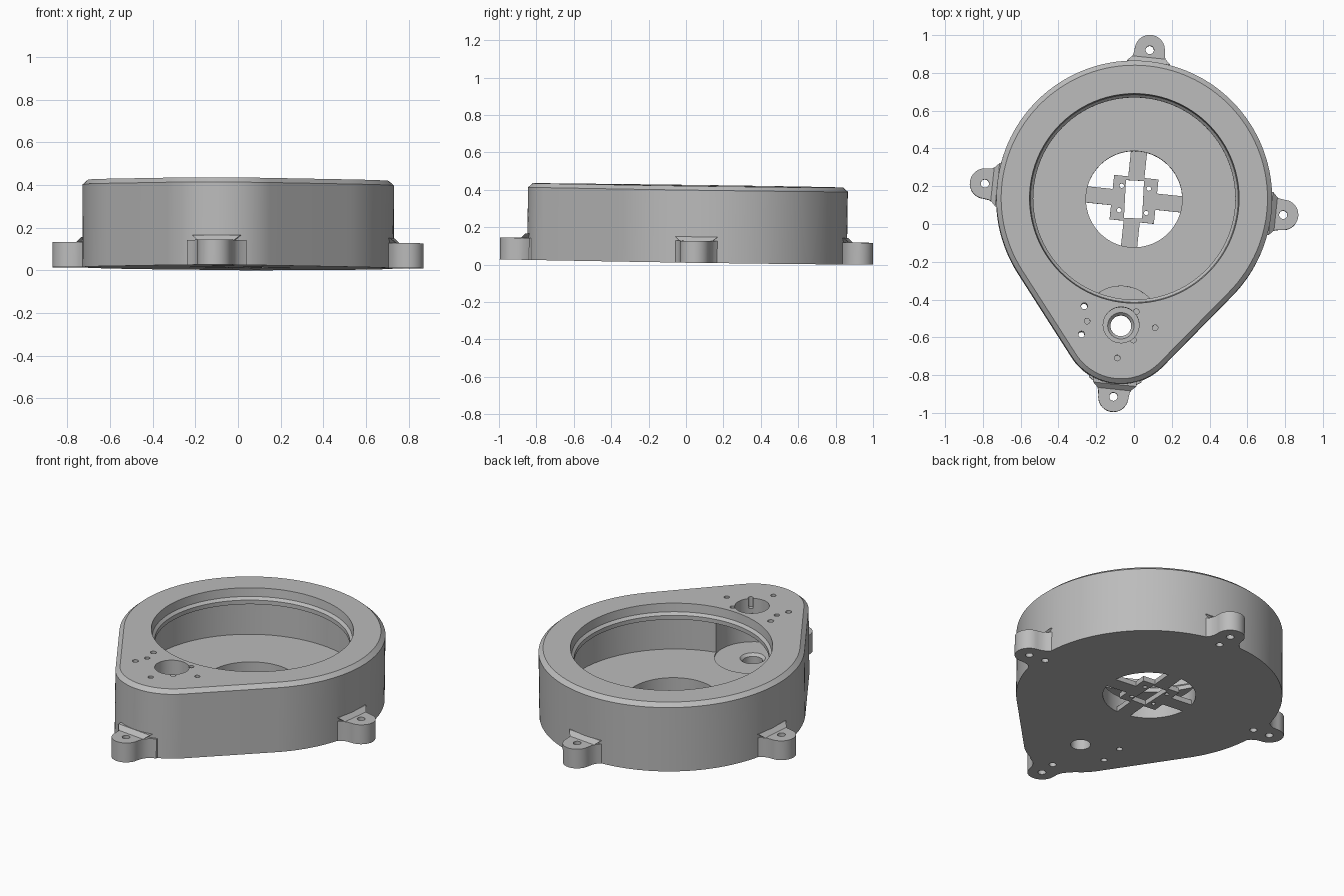
import bpy, bmesh
from math import sin, cos, pi, radians, acos, atan2
from mathutils import Vector, Matrix

cube = bpy.data.objects.get("Cube")
if cube:
    bpy.data.objects.remove(cube, do_unlink=True)

BIG = Vector((0, 0.13))       # centre of the round chamber
SMALL = Vector((-0.07, -0.54))  # centre of the shaft end
TOP = 0.41
TURN = radians(-6)

grey = bpy.data.materials.new("plain grey")
grey.use_nodes = True
grey.diffuse_color = (0.5, 0.5, 0.5, 1)
grey.node_tree.nodes["Principled BSDF"].inputs["Base Color"].default_value = (0.5, 0.5, 0.5, 1)


def arc(c, r, a, b, n):
    return [Vector(c) + r * Vector((cos(a + (b - a) * i / n), sin(a + (b - a) * i / n)))
            for i in range(n + 1)]


def circle(c, r, n=32):
    return arc(c, r, 0, 2 * pi, n)[:-1]


def teardrop(r1, r2):
    d = SMALL - BIG
    phi = atan2(d.y, d.x)
    al = acos((r1 - r2) / d.length)
    return (arc(BIG, r1, phi + al, phi - al + 2 * pi, 96)
            + arc(SMALL, r2, phi - al, phi + al, 36))


def placed(points, centre, angle):
    m = Matrix.Rotation(angle, 2)
    return [m @ Vector(p) + Vector(centre) for p in points]


def box(x0, x1, y0, y1):
    return [(x0, y0), (x1, y0), (x1, y1), (x0, y1)]


def loft(name, sections):
    """Closed solid through matching outlines, each with its height."""
    bm = bmesh.new()
    rings = [[bm.verts.new((p[0], p[1], z)) for p in pts] for pts, z in sections]
    for lo, hi in zip(rings, rings[1:]):
        for i in range(len(lo)):
            j = (i + 1) % len(lo)
            bm.faces.new((lo[i], lo[j], hi[j], hi[i]))
    bm.faces.new(rings[0][::-1])
    bm.faces.new(rings[-1])
    bmesh.ops.recalc_face_normals(bm, faces=bm.faces)
    me = bpy.data.meshes.new(name)
    bm.to_mesh(me)
    bm.free()
    ob = bpy.data.objects.new(name, me)
    me.materials.append(grey)
    bpy.context.collection.objects.link(ob)
    return ob


def combine(tool, operation):
    mod = housing.modifiers.new("join", 'BOOLEAN')
    mod.operation, mod.solver, mod.object = operation, 'EXACT', tool
    bpy.context.view_layer.objects.active = housing
    bpy.ops.object.modifier_apply(modifier=mod.name)
    bpy.data.objects.remove(tool, do_unlink=True)


def add(*sections):
    combine(loft("added", sections), 'UNION')


def cut(*sections):
    combine(loft("cutter", sections), 'DIFFERENCE')


def drill(c, r, z0, z1, n=20):
    cut((circle(c, r, n), z0), (circle(c, r, n), z1))


# Teardrop shell with a chamfered top edge
edge = teardrop(0.73, 0.31)
housing = loft("housing", [(edge, 0), (edge, TOP - 0.022), (teardrop(0.705, 0.285), TOP)])

# Mounting tabs with flared roots and sloping webs
flare = [(-0.03, 0.084), (-0.055, 0.096), (-0.075, 0.114), (-0.092, 0.14), (-0.16, 0.14)]
tab = (arc((0, 0), 0.08, -pi / 2, pi / 2, 24) + [Vector(p) for p in flare]
       + [Vector((x, -y)) for x, y in reversed(flare)])
tabs = []
for k in range(4):
    a = TURN + k * pi / 2
    out = Vector((cos(a), sin(a)))
    c = SMALL + out * 0.378 if k == 3 else BIG + out * 0.794
    tabs.append((c, out))
    outline = placed(tab, c, a)
    add((outline, 0), (outline, 0.117))
    add((placed(box(-0.15, -0.035, -0.085, 0.085), c, a), 0.1),
        (placed(box(-0.15, -0.04, -0.088, 0.088), c, a), 0.117),
        (placed(box(-0.15, -0.066, -0.115, 0.115), c, a), 0.14))
for c, out in tabs:
    drill(c, 0.022, -0.1, 0.3)
    drill(c - out * 0.105, 0.02, -0.1, 0.07)

# Round chamber, shaft pocket and stepped mouth
cut((circle(BIG, 0.62, 96), 0.1), (circle(BIG, 0.62, 96), 0.32))
cut((circle(SMALL, 0.21, 48), 0.092), (circle(SMALL, 0.21, 48), 0.32))
cut((circle(BIG, 0.535, 96), 0.2), (circle(BIG, 0.535, 96), TOP - 0.065),
    (circle(BIG, 0.55, 96), TOP - 0.05), (circle(BIG, 0.555, 96), TOP),
    (circle(BIG, 0.555, 96), 0.5))

# Shaft opening in the top and bearing hole in the floor
drill(SMALL, 0.095, 0.25, 0.5, 40)
cut((circle(SMALL, 0.055), -0.1), (circle(SMALL, 0.055), 0.077),
    (circle(SMALL, 0.07), 0.092), (circle(SMALL, 0.07), 0.15))
for p in ((-0.265, -0.44), (-0.28, -0.59)):
    drill(p, 0.017, -0.1, 0.5)
for p in ((-0.25, -0.52), (0.11, -0.555), (-0.09, -0.715), (0.01, -0.47), (-0.005, -0.62)):
    drill(p, 0.015, 0.35, 0.5)

# Floor opening with a thin cross-shaped sensor mount
drill(BIG, 0.255, -0.1, 0.2, 64)
w, s, r = 0.043, 0.118, 0.27
quarter = [(r, -w), (r, w), (s, w), (s, s), (w, s)]
cross = [p for k in range(4) for p in placed(quarter, BIG, TURN + k * pi / 2)]
add((cross, 0), (cross, 0.03))
slot = placed(box(-0.048, 0.048, -0.1, 0.1), BIG, radians(-3))
cut((slot, -0.1), (slot, 0.06))
for x in (-0.072, 0.072):
    for y in (-0.065, 0.065):
        drill(placed([(x, y)], BIG, TURN)[0], 0.012, -0.1, 0.06, 12)

# Slight lean of the whole part
housing.rotation_euler = (radians(-0.8), radians(0.25), 0)
housing.location.z = 0.014
bpy.ops.object.select_all(action='DESELECT')
housing.select_set(True)
bpy.context.view_layer.objects.active = housing
bpy.ops.object.shade_smooth_by_angle(angle=radians(25))
